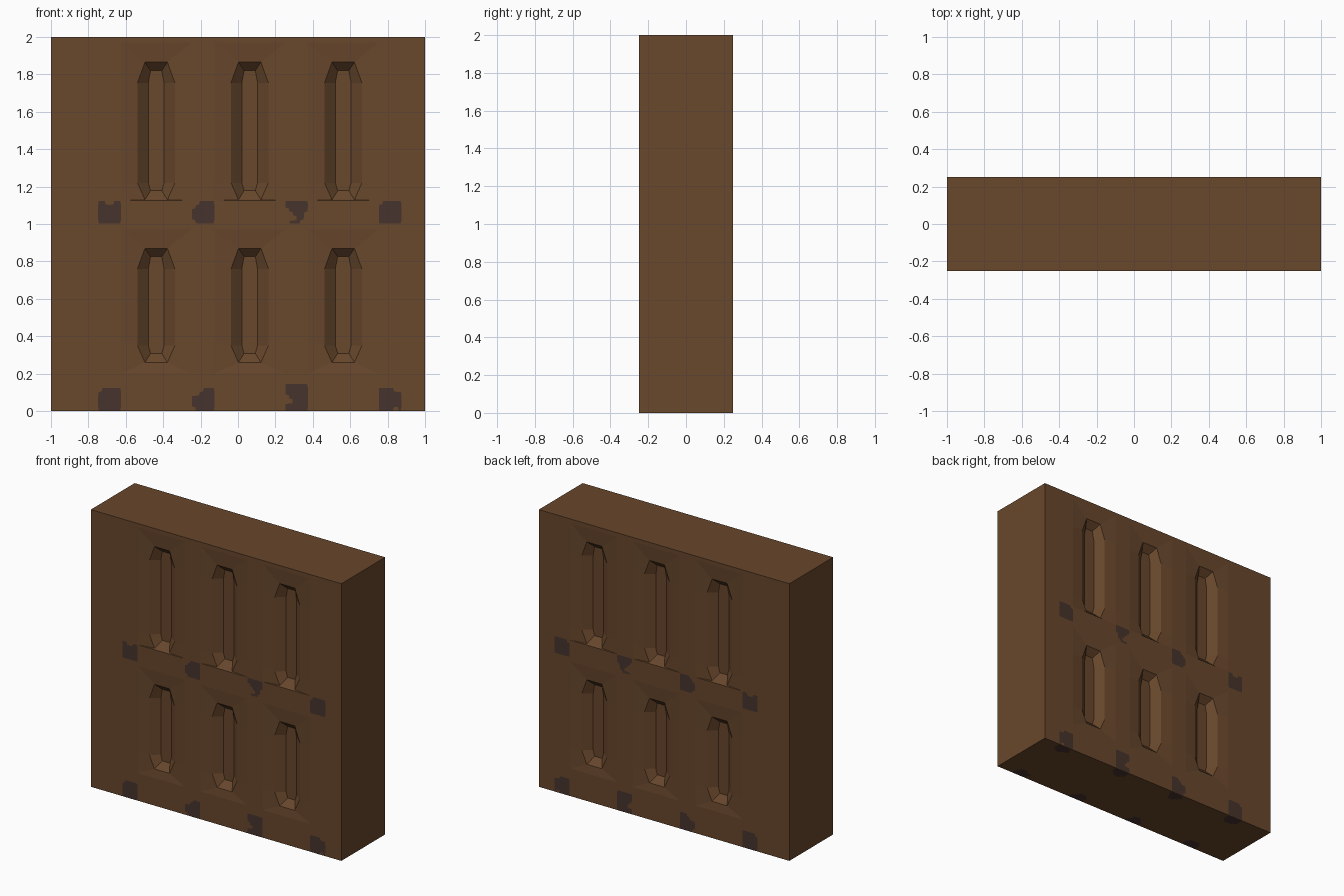
import bpy, bmesh

if "Cube" in bpy.data.objects:
    bpy.data.objects.remove(bpy.data.objects["Cube"])


def material(name, color):
    mat = bpy.data.materials.new(name)
    mat.use_nodes = True
    mat.diffuse_color = (*color, 1)
    mat.node_tree.nodes["Principled BSDF"].inputs["Base Color"].default_value = (*color, 1)
    return mat


BROWN = material("brown", (0.138, 0.063, 0.025))
DARK = material("dark_brown", (0.061, 0.034, 0.026))


def finish(name, bm, mat):
    """Turn the front half into an object mirrored to the back."""
    mesh = bpy.data.meshes.new(name)
    bm.to_mesh(mesh)
    bm.free()
    mesh.materials.append(mat)
    obj = bpy.data.objects.new(name, mesh)
    bpy.context.collection.objects.link(obj)
    mirror = obj.modifiers.new("mirror", "MIRROR")
    mirror.use_axis = (False, True, False)
    return obj


FRONT = -0.25
HALF = 0.1875                       # half width of a shallow dish
CENTRES = (-0.4375, 0.0625, 0.5625)
# dish bottom, groove bottom, groove top, dish top
ROWS = ((0.2, 0.26, 0.87, 0.97), (1.125, 1.13, 1.865, 1.97))


def face(bm, points):
    return bm.faces.new([bm.verts.new(p) for p in points])


def ring(cx, narrow, wide, low, low_side, high_side, high, depth):
    """Eight-sided contour, clockwise from the top left."""
    right = [(narrow, high), (wide, high_side), (wide, low_side), (narrow, low)]
    left = [(-x, z) for x, z in reversed(right)]
    return [(cx + x, FRONT + depth, z) for x, z in right + left]


def groove(bm, cx, row):
    dish_low, low, high, dish_high = row
    a, b = low + 0.09, high - 0.11
    rings = [
        ring(cx, HALF, HALF, dish_low, a, b, dish_high, 0),
        ring(cx, 0.06, 0.10, low, a, b, high, 0.008),
        ring(cx, 0.03, 0.042, low + 0.048, a, b, high - 0.045, 0.055),
    ]
    for outer, inner in zip(rings, rings[1:]):
        for i in range(8):
            j = (i + 1) % 8
            face(bm, (outer[i], outer[j], inner[j], inner[i]))
    face(bm, rings[-1])


# Grooved block: front face split into cells, with a groove in each dish cell
bm = bmesh.new()
xs = [-1] + [c + s * HALF for c in CENTRES for s in (-1, 1)] + [1]
zs = [0] + [r[i] for r in ROWS for i in (0, 3)] + [2]
for i in range(len(xs) - 1):
    for j in range(len(zs) - 1):
        if i % 2 and j % 2:
            groove(bm, CENTRES[i // 2], ROWS[j // 2])
        else:
            face(bm, [(x, FRONT, z) for x, z in (
                (xs[i], zs[j]), (xs[i + 1], zs[j]),
                (xs[i + 1], zs[j + 1]), (xs[i], zs[j + 1]))])
for s in (-1, 1):                   # sides
    face(bm, [(s, FRONT, 0), (s, 0, 0), (s, 0, 2), (s, FRONT, 2)])
for z in (0, 2):                    # bottom and top
    face(bm, [(-1, FRONT, z), (1, FRONT, z), (1, 0, z), (-1, 0, z)])
bmesh.ops.remove_doubles(bm, verts=bm.verts, dist=0.0001)
bmesh.ops.recalc_face_normals(bm, faces=bm.faces)
for f in bm.faces:                  # open at the middle, so orient by rule
    c = f.calc_center_median()
    f.normal_update()
    if abs(f.normal.y) > 0.3 and c.y < -0.1 and f.normal.y > 0:
        f.normal_flip()
finish("grooved_block", bm, BROWN)

# Dark patches, drawn as small masks, top row first
PATCH_X = (-0.75, -0.25, 0.25, 0.75)
UPPER = (
    ("##..##", "######", "######", "######", "######", "######"),
    ("..####", ".#####", "######", "######", "######", ".#####"),
    ("######", "######", ".#####", "..###.", "...##.", ".###.."),
    (".#####", "######", "######", "######", "######", "######"),
)
LOWER = (
    (".#####", "######", "######", "######", "######", "######"),
    ("...###", "..####", "######", "######", "######", ".#####"),
    ("######", "######", "######", ".#####", "..####", "######", "######"),
    ("####..", "######", "######", "######", "######", "####.#"),
)
UNDER = (
    (".####.", "######", "######", "######"),
    ("..###.", ".####.", "######", ".#####"),
    (".###..", "#####.", "######", "######"),
    ("..###.", "######", "######", ".#####"),
)
STEP = 0.021
SKIN = 0.002


def patch(bm, mask, place):
    """Add the filled cells of one mask; place maps mask units to 3D."""
    new = []
    for r, line in enumerate(reversed(mask)):
        for c, mark in enumerate(line):
            if mark == "#":
                new.append(face(bm, [place((c + u) * STEP, (r + v) * STEP)
                                     for u, v in ((0, 0), (1, 0), (1, 1), (0, 1))]))


def soften(bm):
    """Round the stepped outlines, keeping the inside filled."""
    bmesh.ops.remove_doubles(bm, verts=bm.verts, dist=0.0001)
    edge = [v for v in bm.verts if v.is_boundary]
    bmesh.ops.smooth_vert(bm, verts=edge, factor=0.4,
                          use_axis_x=True, use_axis_y=True, use_axis_z=True)


for name, masks, base in (("upper_patches", UPPER, 1.0), ("lower_patches", LOWER, 0.0)):
    bm = bmesh.new()
    for x0, mask in zip(PATCH_X, masks):
        patch(bm, mask, lambda u, v: (x0 + u, FRONT - SKIN, base + v))
    soften(bm)
    finish(name, bm, DARK)

# Patches wrapping under the lower edge
bm = bmesh.new()
for x0, mask in zip(PATCH_X, UNDER):
    patch(bm, mask, lambda u, v: (x0 + u, FRONT + v, -SKIN))
soften(bm)
for f in bm.faces:
    f.normal_update()
    if f.normal.z > 0:
        f.normal_flip()
finish("underside_patches", bm, DARK)
